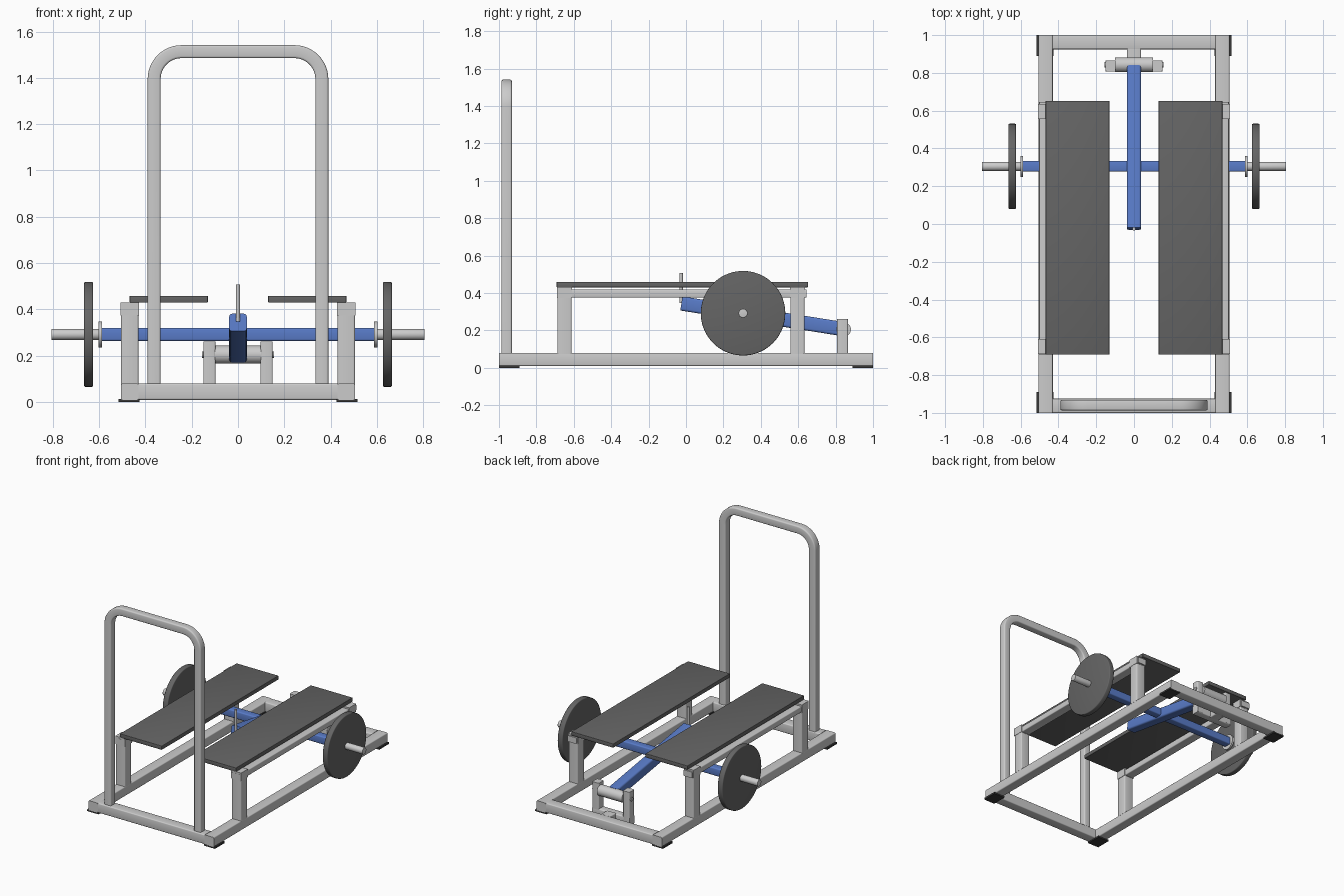
import bpy, bmesh
from math import sin, cos, pi, radians
from mathutils import Vector, Matrix

if "Cube" in bpy.data.objects:
    bpy.data.objects.remove(bpy.data.objects["Cube"])


def material(name, color):
    m = bpy.data.materials.new(name)
    m.diffuse_color = (*color, 1)
    m.use_nodes = True
    m.node_tree.nodes["Principled BSDF"].inputs["Base Color"].default_value = m.diffuse_color
    return m


BLUE = material("blue_paint", (0.10, 0.20, 0.58))
DARK = material("dark_rubber", (0.13, 0.13, 0.13))
BLACK = material("black_rubber", (0.04, 0.04, 0.04))


def finish(bm, name, mat=None, smooth=True):
    bmesh.ops.recalc_face_normals(bm, faces=bm.faces)
    me = bpy.data.meshes.new(name)
    bm.to_mesh(me)
    bm.free()
    ob = bpy.data.objects.new(name, me)
    bpy.context.collection.objects.link(ob)
    if mat:
        me.materials.append(mat)
    if smooth:
        bpy.ops.object.select_all(action='DESELECT')
        ob.select_set(True)
        bpy.context.view_layer.objects.active = ob
        bpy.ops.object.shade_smooth_by_angle(angle=radians(35))
    return ob


def box(name, x, y, z, mat=None, bevel=0.0, axis=None):
    """Box from ranges; bevel only edges along axis (tube) or all edges."""
    bm = bmesh.new()
    size = Vector((x[1] - x[0], y[1] - y[0], z[1] - z[0]))
    mid = Vector((sum(x) / 2, sum(y) / 2, sum(z) / 2))
    bmesh.ops.create_cube(bm, size=1)
    for v in bm.verts:
        v.co = v.co * size + mid
    if bevel:
        edges = [e for e in bm.edges if axis is None or
                 abs((e.verts[0].co - e.verts[1].co).normalized()[axis]) > 0.9]
        bmesh.ops.bevel(bm, geom=edges, offset=bevel, segments=3,
                        profile=0.5, affect='EDGES')
    return finish(bm, name, mat)


def rod(name, radius, center, length, axis='X', mat=None, bevel=0.0, n=48):
    bm = bmesh.new()
    bmesh.ops.create_cone(bm, cap_ends=True, segments=n, radius1=radius,
                          radius2=radius, depth=length)
    if bevel:
        rim = [e for e in bm.edges if abs(e.verts[0].co.z - e.verts[1].co.z) < 1e-5]
        bmesh.ops.bevel(bm, geom=rim, offset=bevel, segments=3, profile=0.5,
                        affect='EDGES')
    rot = Matrix.Rotation(pi / 2, 4, 'Y') if axis == 'X' else Matrix.Identity(4)
    bm.transform(Matrix.Translation(center) @ rot)
    return finish(bm, name, mat)


def span(s, a, b):
    return tuple(sorted((s * a, s * b)))


# base frame, feet, deck supports, decks and plates, mirrored left and right
for s, side in ((-1, "left"), (1, "right")):
    box(f"base_rail_{side}", span(s, 0.43, 0.505), (-1, 1), (0.01, 0.08),
        bevel=0.007, axis=1)
    for t, end in ((-1, "front"), (1, "rear")):
        box(f"foot_pad_{end}_{side}", span(s, 0.425, 0.515), span(t, 0.89, 1.0),
            (0, 0.013), BLACK)
    for y0, end in ((-0.687, "front"), (0.558, "rear")):
        box(f"deck_post_{end}_{side}", span(s, 0.43, 0.505), (y0, y0 + 0.075),
            (0.075, 0.38), bevel=0.007, axis=2)
        box(f"post_bracket_{end}_{side}", span(s, 0.427, 0.507),
            (y0 - 0.002, y0 + 0.077), (0.373, 0.431))
    box(f"deck_rail_{side}", span(s, 0.432, 0.502), (-0.69, 0.645),
        (0.375, 0.419), bevel=0.006, axis=1)
    box(f"foot_deck_{side}", span(s, 0.13, 0.468), (-0.692, 0.652),
        (0.43, 0.459), DARK, bevel=0.003)
    # weight sleeve, collar and plate
    rod(f"weight_sleeve_{side}", 0.024, (s * 0.695, 0.305, 0.292), 0.22, bevel=0.002)
    rod(f"sleeve_collar_{side}", 0.056, (s * 0.595, 0.305, 0.292), 0.014)
    rod(f"weight_plate_{side}", 0.226, (s * 0.645, 0.305, 0.292), 0.04,
        mat=DARK, bevel=0.006, n=72)
    # pivot upright
    box(f"pivot_upright_{side}", span(s, 0.097, 0.15), (0.808, 0.866),
        (0.02, 0.262), bevel=0.007, axis=2)

box("base_front_cross", (-0.432, 0.432), (-1, -0.925), (0.01, 0.08), bevel=0.007, axis=0)
box("base_rear_cross", (-0.432, 0.432), (0.925, 1), (0.01, 0.08), bevel=0.007, axis=0)

# pivot stand
box("pivot_stand_cross", (-0.15, 0.15), (0.808, 0.866), (0.015, 0.075), bevel=0.007, axis=0)
box("pivot_stand_stub", (-0.037, 0.037), (0.86, 0.93), (0.01, 0.08), bevel=0.007, axis=1)
rod("pivot_tube", 0.039, (0, 0.843, 0.205), 0.2)
rod("pivot_bolt", 0.014, (0, 0.843, 0.205), 0.312, n=24)

# lever arm, sloping down to the pivot
tilt = radians(-9)
lever = box("lever_arm", (-0.038, 0.038), (-0.435, 0.435), (-0.038, 0.038),
            BLUE, bevel=0.012, axis=1)
lever.matrix_world = (Matrix.Translation((0, 0.405, 0.276))
                      @ Matrix.Rotation(tilt, 4, 'X'))
box("lever_cross_bar", (-0.59, 0.59), (0.277, 0.334), (0.264, 0.321),
    BLUE, bevel=0.008, axis=0)
rod("lever_pin", 0.009, (0, -0.026, 0.427), 0.16, axis='Z', n=24)

# handle arch: rounded-square profile swept along a U path
W, TOP, R, HALF, C = 0.362, 1.513, 0.118, 0.028, 0.009
path = [(Vector((-W, 0, 0.07)), Vector((-1, 0, 0)))]
for cx, a0 in ((-W + R, pi), (W - R, pi / 2)):
    for i in range(13):
        a = a0 - i * pi / 24
        n = Vector((cos(a), 0, sin(a)))
        path.append((Vector((cx, 0, TOP - R)) + n * R, n))
path.append((Vector((W, 0, 0.07)), Vector((1, 0, 0))))
profile = []
for k, (u, v) in enumerate(((1, 1), (-1, 1), (-1, -1), (1, -1))):
    for i in range(4):
        a = k * pi / 2 + i * pi / 6
        profile.append((u * (HALF - C) + C * cos(a), v * (HALF - C) + C * sin(a)))
bm = bmesh.new()
rings = [[bm.verts.new(p + n * u + Vector((0, -0.959 + v, 0))) for u, v in profile]
         for p, n in path]
m = len(profile)
for r0, r1 in zip(rings, rings[1:]):
    for i in range(m):
        bm.faces.new((r0[i], r0[(i + 1) % m], r1[(i + 1) % m], r1[i]))
bm.faces.new(rings[0])
bm.faces.new(rings[-1])
finish(bm, "handle_arch")
